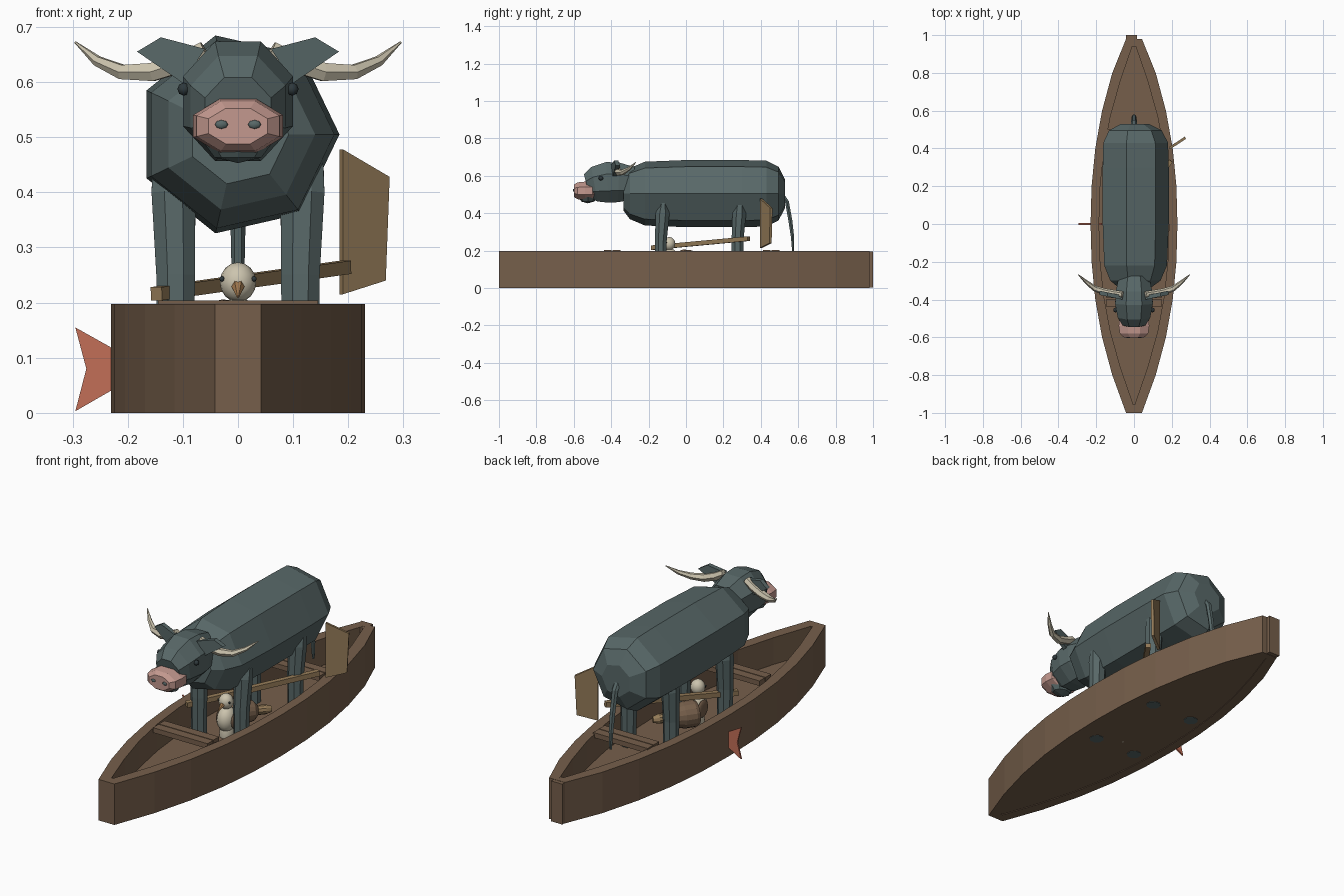
import bpy, bmesh, math
from mathutils import Vector, Matrix

cube = bpy.data.objects.get("Cube")
if cube:
    bpy.data.objects.remove(cube, do_unlink=True)


def material(name, code):
    """Flat material from an sRGB hex code."""
    srgb = [int(code[i:i + 2], 16) / 255 for i in (0, 2, 4)]
    lin = [c / 12.92 if c < 0.04 else ((c + 0.055) / 1.055) ** 2.4 for c in srgb]
    m = bpy.data.materials.new(name)
    m.use_nodes = True
    m.diffuse_color = (*lin, 1)
    m.node_tree.nodes["Principled BSDF"].inputs["Base Color"].default_value = (*lin, 1)
    return m


WOOD = material("brown wood", "765F4B")
HIDE = material("slate hide", "586868")
CREAM = material("cream", "CCC4AE")
PINK = material("pink muzzle", "C4998F")
RED = material("red fin", "C26E57")
TAN = material("tan wood", "947B58")
DARK = material("dark eye", "2F393C")
BEAK = material("ochre beak", "A0784E")


def finish(name, bm, mat, smooth=False):
    bmesh.ops.recalc_face_normals(bm, faces=bm.faces)
    me = bpy.data.meshes.new(name)
    bm.to_mesh(me)
    bm.free()
    me.materials.append(mat)
    for p in me.polygons:
        p.use_smooth = smooth
    ob = bpy.data.objects.new(name, me)
    bpy.context.collection.objects.link(ob)
    return ob


def sweep(name, stations, sides, mat, phase=0.0, smooth=False):
    """Skin rings along a path of (position, side radius, up radius)."""
    bm = bmesh.new()
    pts = [Vector(s[0]) for s in stations]
    rings = []
    for i, (p, rs, ru) in enumerate(stations):
        t = (pts[min(i + 1, len(pts) - 1)] - pts[max(i - 1, 0)]).normalized()
        ref = Vector((0, 1, 0)) if abs(t.z) > 0.8 else Vector((0, 0, 1))
        side = t.cross(ref).normalized()
        up = side.cross(t)
        angles = [phase + math.tau * k / sides for k in range(sides)]
        rings.append([bm.verts.new(pts[i] + side * rs * math.cos(a) + up * ru * math.sin(a))
                      for a in angles])
    for a, b in zip(rings, rings[1:]):
        for k in range(sides):
            j = (k + 1) % sides
            bm.faces.new((a[k], a[j], b[j], b[k]))
    bm.faces.new(rings[0])
    bm.faces.new(rings[-1])
    return finish(name, bm, mat, smooth)


def ball(name, pos, size, mat, segs=16, smooth=True):
    bm = bmesh.new()
    bmesh.ops.create_uvsphere(bm, u_segments=segs, v_segments=segs // 2, radius=1)
    bm.transform(Matrix.Translation(pos) @ Matrix.Diagonal((*size, 1)))
    return finish(name, bm, mat, smooth)


def box(name, lo, hi, mat):
    bm = bmesh.new()
    bmesh.ops.create_cube(bm, size=1)
    lo, hi = Vector(lo), Vector(hi)
    bm.transform(Matrix.Translation((lo + hi) / 2) @ Matrix.Diagonal((*(hi - lo), 1)))
    return finish(name, bm, mat)


def plate(name, outline, thick, mat):
    """Flat polygon thickened by the given vector."""
    bm = bmesh.new()
    f = bm.faces.new([bm.verts.new(p) for p in outline])
    out = bmesh.ops.extrude_face_region(bm, geom=[f], use_keep_orig=True)
    bmesh.ops.translate(bm, vec=thick, verts=[v for v in out["geom"]
                                             if isinstance(v, bmesh.types.BMVert)])
    return finish(name, bm, mat)


# Boat: wall ring, floor, stern post and benches
def outline(inset):
    right = []
    for i in range(11):
        y = -1 + i / 5
        w = max(0.042 + 0.188 * (1 - abs(y) ** 2.2) - inset, 0.004)
        right.append((w, min(y * (1 - inset), 0.98)))
    return right + [(-w, y) for w, y in reversed(right)]


outer, inner = outline(0), outline(0.045)
RIM = 0.197
bm = bmesh.new()
loops = [[bm.verts.new((x, y, z)) for x, y in ring]
         for ring, z in ((outer, 0), (outer, RIM), (inner, RIM), (inner, 0))]
for a, b in zip(loops, loops[1:] + loops[:1]):
    for k in range(len(a)):
        j = (k + 1) % len(a)
        bm.faces.new((a[k], a[j], b[j], b[k]))
finish("boat_wall", bm, WOOD)
plate("boat_floor", [(x, y, 0.003) for x, y in inner], (0, 0, 0.065), WOOD)
box("stern_post", (-0.042, 0.94, 0.002), (0.017, 1, RIM - 0.001), WOOD)
for label, y in (("front", -0.395), ("back", 0.455)):
    for n, dy in (("a", -0.023), ("b", 0.023)):
        box(f"{label}_bench_plank_{n}", (-0.145, y + dy - 0.021, 0.18),
            (0.145, y + dy + 0.021, 0.204), WOOD)

# Body: seven sided barrel
body = [(-0.335, 0.5), (-0.3, 0.76), (-0.22, 0.95), (0, 1), (0.3, 1),
        (0.43, 0.98), (0.495, 0.8), (0.53, 0.42)]
sweep("body", [((0, y, 0.505), s * 0.184, s * 0.184) for y, s in body], 7, HIDE)

# Neck, head and muzzle
head = [(-0.53, 0.6, 0.545), (-0.49, 0.86, 0.555), (-0.42, 1, 0.565),
        (-0.36, 0.97, 0.565), (-0.28, 0.8, 0.56)]
sweep("head", [((0, y, z), s * 0.108, s * 0.118) for y, s, z in head], 8, HIDE, math.pi / 8)
muzzle = [(-0.6, 0.66), (-0.58, 0.92), (-0.54, 1), (-0.5, 0.95), (-0.48, 0.7)]
sweep("muzzle", [((0, y, 0.52), s * 0.088, s * 0.053) for y, s in muzzle], 8, PINK, math.pi / 8)
ball("jaw", (0, -0.525, 0.487), (0.06, 0.05, 0.034), HIDE, 8, False)

# Paired face parts and legs
ear = [(0.06, 0.66), (0.14, 0.681), (0.183, 0.655), (0.1, 0.598)]
horn = [(0.06, -0.375, 0.658, 0.018), (0.1, -0.37, 0.636, 0.02), (0.155, -0.36, 0.618, 0.019),
        (0.21, -0.34, 0.618, 0.015), (0.255, -0.305, 0.638, 0.01), (0.295, -0.268, 0.672, 0.002)]
for label, s in (("left", 1), ("right", -1)):
    plate(f"{label}_ear", [(s * x, -0.4 + (x - 0.06) * 0.2, z) for x, z in ear],
          (0, 0.022, 0), HIDE)
    sweep(f"{label}_horn", [((s * x, y, z), r, r) for x, y, z, r in horn], 6, CREAM)
    ball(f"{label}_eye", (s * 0.098, -0.455, 0.587), (0.012, 0.013, 0.012), DARK, 8)
    ball(f"{label}_nostril", (s * 0.03, -0.6, 0.523), (0.012, 0.004, 0.008), HIDE, 8)
    for part, y, top in (("front", -0.135, 0.45), ("back", 0.275, 0.48)):
        sweep(f"{label}_{part}_leg", [((s * 0.113, y, 0.001), 0.034, 0.034),
                                      ((s * 0.113, y, 0.25), 0.038, 0.034),
                                      ((s * 0.117, y + 0.01, 0.4), 0.043, 0.04),
                                      ((s * 0.12, y + 0.015, top + 0.03), 0.036, 0.015)],
              8, HIDE, math.pi / 8)

# Tail
sweep("tail", [((0, 0.5, 0.52), 0.016, 0.012), ((0, 0.54, 0.46), 0.016, 0.012),
               ((0, 0.558, 0.36), 0.014, 0.012), ((0, 0.57, 0.27), 0.012, 0.01),
               ((0, 0.573, 0.19), 0.006, 0.006)], 6, HIDE)

# Paddle: square shaft and separate blade
sweep("paddle_shaft", [((-0.148, -0.18, 0.216), 0.017, 0.017),
                       ((0.195, 0.335, 0.264), 0.017, 0.017)], 4, TAN, math.pi / 4)
blade = [(0.19, 0.478), (0.275, 0.428), (0.268, 0.24), (0.19, 0.215)]
plate("paddle_blade", [(x, 0.395 + (x - 0.19) * 0.65, z) for x, z in blade],
      (-0.006, 0.012, 0), TAN)

# Fish tail poking through the hull
plate("fish_tail", [(-0.295, -0.004, 0.155), (-0.17, -0.004, 0.085), (-0.17, -0.004, 0.075),
                    (-0.295, -0.004, 0.003), (-0.275, -0.004, 0.08)], (0, 0.008, 0), RED)

# Small jug lying under the animal
a, b = Vector((-0.04, -0.03, 0.146)), Vector((0.075, 0.115, 0.14))
sweep("jug", [(a.lerp(b, t), r, r) for t, r in
              ((0, 0.052), (0.08, 0.06), (0.35, 0.06), (0.65, 0.045), (0.75, 0.025))],
      16, WOOD, 0, False)
sweep("jug_neck", [(a.lerp(b, t), r, r) for t, r in
                   ((0.7, 0.022), (0.95, 0.022), (1.1, 0.014))], 10, TAN)

# Bird
ball("bird_body", (0, -0.085, 0.15), (0.042, 0.05, 0.06), CREAM)
ball("bird_base", (0, -0.08, 0.08), (0.034, 0.04, 0.079), CREAM)
ball("bird_head", (0, -0.09, 0.237), (0.033, 0.033, 0.036), CREAM)
sweep("bird_beak", [((0, -0.115, 0.232), 0.013, 0.011), ((0, -0.15, 0.21), 0.002, 0.002)],
      6, BEAK)
for label, s in (("left", 1), ("right", -1)):
    ball(f"bird_{label}_eye", (s * 0.029, -0.107, 0.243), (0.005, 0.005, 0.005), DARK, 8)
    ball(f"bird_{label}_wing", (s * 0.04, -0.07, 0.15), (0.009, 0.04, 0.042), WOOD, 12)
